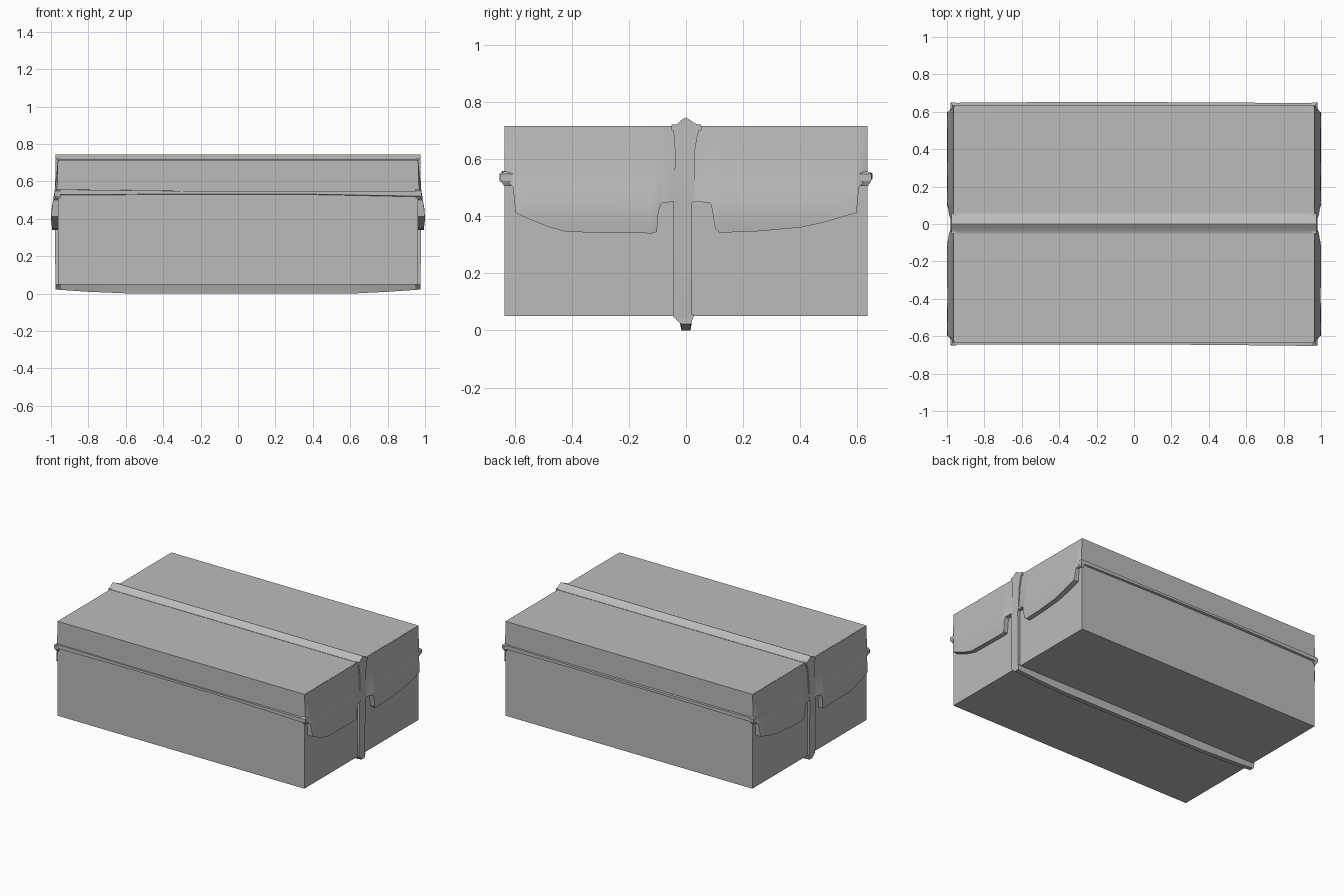
import bpy, bmesh

cube = bpy.data.objects.get("Cube")
if cube:
    bpy.data.objects.remove(cube, do_unlink=True)

grey = bpy.data.materials.new("plain grey")
grey.use_nodes = True
COL = (0.5, 0.5, 0.5, 1.0)
grey.diffuse_color = COL
grey.node_tree.nodes["Principled BSDF"].inputs["Base Color"].default_value = COL


def finish(name, bm, smooth=None):
    bmesh.ops.recalc_face_normals(bm, faces=bm.faces)
    me = bpy.data.meshes.new(name)
    bm.to_mesh(me)
    bm.free()
    ob = bpy.data.objects.new(name, me)
    bpy.context.collection.objects.link(ob)
    me.materials.append(grey)
    if smooth:
        bpy.ops.object.select_all(action='DESELECT')
        bpy.context.view_layer.objects.active = ob
        ob.select_set(True)
        bpy.ops.object.shade_smooth_by_angle(angle=smooth)
    return ob


def loft(name, rings, smooth=None):
    """Closed solid through a row of equal-length rings."""
    bm = bmesh.new()
    vs = [[bm.verts.new(p) for p in r] for r in rings]
    n = len(rings[0])
    for a, b in zip(vs, vs[1:]):
        for i in range(n):
            j = (i + 1) % n
            bm.faces.new((a[i], a[j], b[j], b[i]))
    bm.faces.new(vs[0])
    bm.faces.new(vs[-1])
    return finish(name, bm, smooth)


def rect(x0, x1, y0, y1, z):
    return [(x0, y0, z), (x1, y0, z), (x1, y1, z), (x0, y1, z)]


# Main carton
loft("box_body", [rect(-.962, .962, -.635, .635, z) for z in (.05, .715)])

# Peaked seam along the middle of the lid
peak = [(-.05, .70), (-.05, .717), (-.032, .722), (-.014, .738), (0, .745),
        (.012, .738), (.032, .724), (.055, .717), (.055, .70)]
loft("top_seam", [[(x, y, z) for y, z in peak] for x in (-.975, -.5, 0, .5, .975)], .6)

# Narrow rib under the base, tapering up at both ends
rib = []
for x, drop in ((-.975, .022), (-.8, .01), (-.55, 0), (.6, 0), (.8, .01), (.975, .022)):
    rib.append([(x, -.03, .055), (x, -.022, .03), (x, -.016, drop),
                (x, .016, drop), (x, .02, .03), (x, .028, .055)])
loft("bottom_rib", rib, .6)

# Long seams on the front and back walls: (x, seam height, depth)
front = ((-.97, .543, .645), (-.3, .541, .643), (.4, .540, .646), (.97, .535, .652))
back = ((-.97, .538, .648), (-.3, .541, .653), (.4, .540, .650), (.97, .538, .646))
for name, sgn, path in (("front_seam", -1, front), ("back_seam", 1, back)):
    rings = []
    for i, (x, z, d) in enumerate(path):
        h = .014 if i in (0, 3) else .008
        rings.append([(x, sgn * .62, z + h + .002), (x, sgn * d, z + h),
                      (x, sgn * d, z - h), (x, sgn * .62, z - h - .006)])
    loft(name, rings)


def flap_x(z):
    """Outward bulge of an end flap at height z."""
    pts = [(.30, .986), (.34, .993), (.40, 1.0), (.45, .997), (.55, .980), (.65, .969), (.72, .964)]
    for (z0, x0), (z1, x1) in zip(pts, pts[1:]):
        if z <= z1:
            return x0 + (x1 - x0) * (z - z0) / (z1 - z0)
    return pts[-1][1]


# Lower outline of each half flap: (distance from centre, height, bulge share)
FRONT = [(.02, .45, .45), (.05, .45, .75), (.085, .445, .9), (.096, .42, .95), (.102, .345, 1),
         (.12, .34, 1), (.25, .341, 1), (.42, .345, 1), (.48, .362, 1), (.55, .39, 1),
         (.597, .412, 1), (.605, .50, 1), (.634, .53, .25)]
BACK = [(.02, .45, .45), (.05, .45, .75), (.085, .445, .9), (.09, .43, .95), (.102, .355, 1),
        (.118, .342, 1), (.25, .347, 1), (.40, .36, 1), (.49, .38, 1), (.55, .398, 1),
        (.597, .412, 1), (.605, .50, 1), (.634, .53, .25)]
ROWS = 9


def flap(name, side, sgn, outline):
    rings = []
    for y, zb, share in outline:
        ring = [(side * .95, sgn * y, .714)]
        for k in range(ROWS + 1):
            z = .714 + (zb - .714) * k / ROWS
            ring.append((side * (.963 + (flap_x(z) - .963) * share), sgn * y, z))
        ring.append((side * .95, sgn * y, zb))
        rings.append(ring)
    loft(name, rings, .6)


for side, label in ((1, "left"), (-1, "right")):
    flap(label + "_front_flap", side, -1, FRONT)
    flap(label + "_back_flap", side, 1, BACK)

    # Vertical strip at the end, flaring out below the lid seam
    strip = []
    for z, x, y0, y1 in ((.025, .972, -.02, .018), (.05, .976, -.045, .02), (.44, .980, -.045, .02),
                         (.47, .982, -.042, .03), (.62, .977, -.038, .03), (.68, .975, -.042, .04),
                         (.72, .975, -.05, .053)):
        strip.append(rect(side * .95, side * x, y0, y1, z))
    loft(label + "_end_strip", strip, .5)

    # Small folded tabs where the long seams meet the ends
    for sgn, where in ((-1, "front"), (1, "back")):
        tab = [rect(side * .95, side * x, sgn * .60, sgn * y, z)
               for z, x, y in ((.505, .970, .636), (.523, .980, .648), (.548, .980, .650), (.556, .970, .636))]
        loft(label + "_" + where + "_corner_tab", tab)
